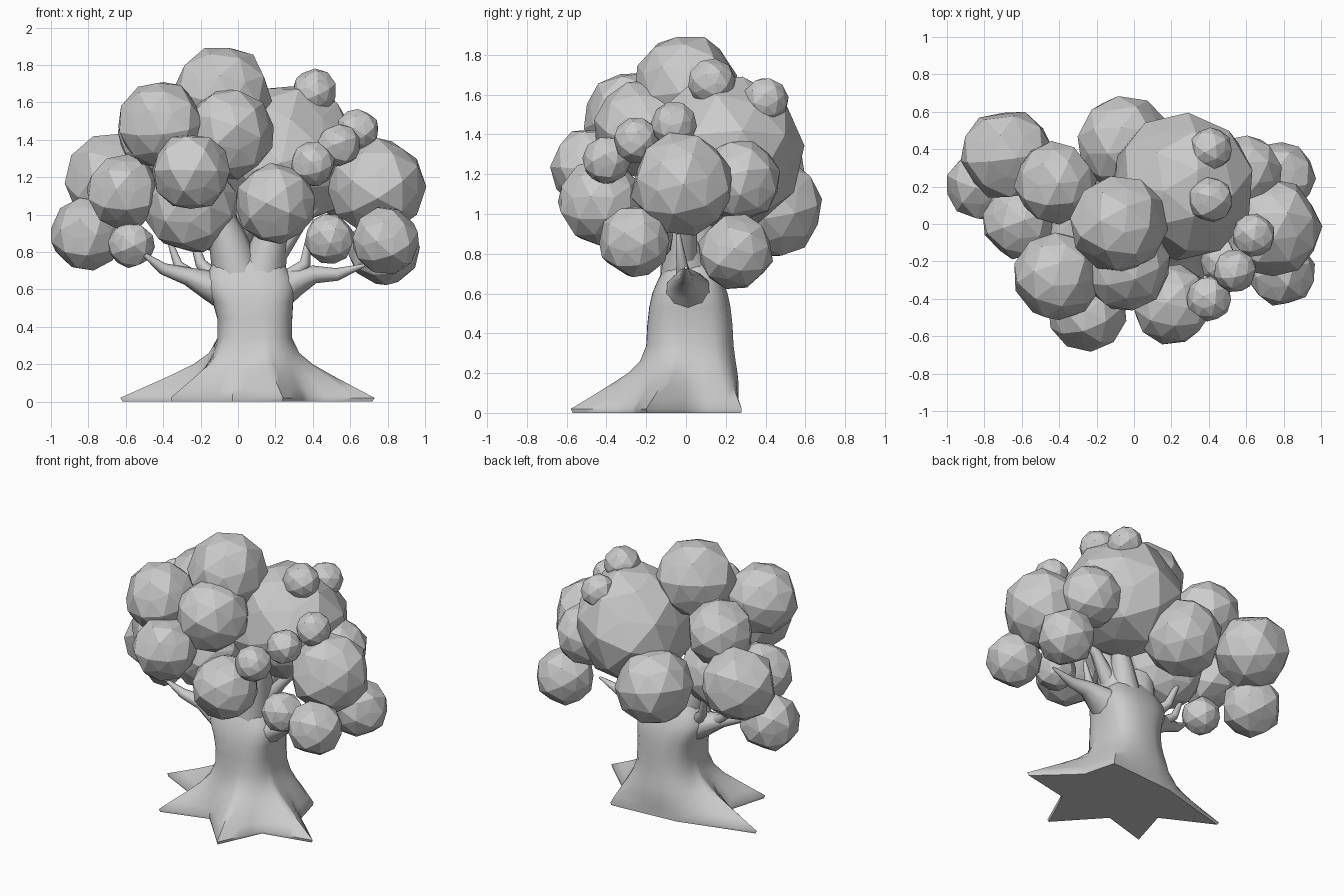
import bpy, bmesh, math, random
from mathutils import Vector, Euler

if "Cube" in bpy.data.objects:
    bpy.data.objects.remove(bpy.data.objects["Cube"])

random.seed(4)


def make_object(name, bm, smooth_angle=None):
    bmesh.ops.recalc_face_normals(bm, faces=bm.faces)
    mesh = bpy.data.meshes.new(name)
    bm.to_mesh(mesh)
    bm.free()
    ob = bpy.data.objects.new(name, mesh)
    bpy.context.collection.objects.link(ob)
    if smooth_angle:
        bpy.ops.object.select_all(action='DESELECT')
        ob.select_set(True)
        bpy.context.view_layer.objects.active = ob
        bpy.ops.object.shade_smooth_by_angle(angle=math.radians(smooth_angle))
    return ob


def loft(name, rings):
    """Skin a list of equal-length point rings and cap both ends."""
    bm = bmesh.new()
    vs = [[bm.verts.new(p) for p in ring] for ring in rings]
    n = len(vs[0])
    for a, b in zip(vs, vs[1:]):
        for i in range(n):
            j = (i + 1) % n
            bm.faces.new((a[i], a[j], b[j], b[i]))
    bm.faces.new(vs[0][::-1])
    bm.faces.new(vs[-1])
    return make_object(name, bm, 55)


def branch(name, path, sides=10, root_width=1.0):
    """Tapered tube through (x, y, z, radius) points, wider in y at its root."""
    pts = [Vector(p[:3]) for p in path]
    rings = []
    for i, p in enumerate(pts):
        t = (pts[min(i + 1, len(pts) - 1)] - pts[max(i - 1, 0)]).normalized()
        u = t.cross(Vector((0, 1, 0.01))).normalized()
        v = t.cross(u)
        wide = 1 + (root_width - 1) * max(0, 1 - i / 3)
        ring = []
        for k in range(sides):
            a = 2 * math.pi * k / sides
            ring.append(p + (u * math.cos(a) + v * math.sin(a) * wide) * path[i][3])
        rings.append(ring)
    return loft(name, rings)


# Trunk: star-shaped root outline blending up into a squarish oval column
star = [(-.63, .10), (-.27, -.08), (-.36, -.38), (-.03, -.28), (.24, -.58),
        (.38, -.27), (.73, -.2), (.46, .05), (.40, .28), (-.1, .24)]
outline = []
for i, p in enumerate(star):
    q = star[(i + 1) % len(star)]
    for s in range(4):
        outline.append(Vector(p).lerp(Vector(q), s / 4))

# z, centre x, centre y, radius x, radius y, root blend
levels = [(0, .09, .02, .25, .25, .97), (.02, .09, .02, .25, .25, 1),
          (.07, .09, .02, .25, .25, .76), (.14, .09, .02, .24, .25, .44),
          (.20, .09, .02, .23, .24, .20), (.26, .09, .02, .215, .23, .06),
          (.34, .09, .02, .20, .22, 0), (.44, .09, .02, .20, .215, 0),
          (.53, .08, .02, .215, .205, 0), (.60, .07, .02, .24, .19, 0),
          (.66, .06, .02, .235, .165, 0), (.72, .055, .02, .20, .135, 0),
          (.79, .05, .02, .15, .09, 0)]
rings = []
for z, cx, cy, rx, ry, blend in levels:
    ring = []
    for p in outline:
        a = math.atan2(p.y - .02, p.x - .09)
        c, s = math.cos(a), math.sin(a)
        k = (abs(c) ** 3 + abs(s) ** 3) ** (-1 / 3)
        q = Vector((cx + rx * k * c, cy + ry * k * s)).lerp(p, blend)
        ring.append((q.x, q.y, z))
    rings.append(ring)
loft("trunk", rings)

# Boughs and side branches: path and widening at the root
branches = {
    "left_bough": ([(.03, .0, .56, .13), (-.02, .0, .74, .125), (-.06, -.02, .88, .10), (-.14, -.06, 1.1, .06)], 1.1),
    "right_bough": ([(.1, .0, .56, .13), (.14, .0, .74, .12), (.18, -.02, .88, .09), (.26, -.08, 1.1, .05)], 1.1),
    "back_bough": ([(.1, .05, .65, .11), (.15, .07, .85, .08), (.24, .12, 1.1, .04)], 1),
    "left_branch": ([(.02, .01, .53, .10), (-.14, .0, .62, .085), (-.27, -.02, .67, .048),
                     (-.40, -.05, .71, .032), (-.52, -.09, .80, .008)], 1.5),
    "left_twig": ([(-.23, .0, .66, .04), (-.32, .02, .73, .026), (-.37, .04, .87, .012)], 1),
    "left_back_twig": ([(-.08, .03, .62, .05), (-.2, .1, .74, .03), (-.25, .15, .9, .015)], 1),
    "right_branch": ([(.16, .01, .54, .10), (.30, .01, .64, .08), (.41, .0, .68, .048),
                      (.53, .0, .68, .034), (.68, .0, .73, .008)], 1.5),
    "right_twig": ([(.28, -.01, .67, .045), (.36, -.02, .74, .03), (.38, -.04, .9, .012)], 1),
    "upper_twig": ([(.2, .0, .78, .06), (.33, .02, .95, .035), (.5, .02, 1.12, .015)], 1),
}
for name, (path, width) in branches.items():
    branch(name, path, root_width=width)

# Foliage clumps: x, y, z, radius
clumps = [
    (-.08, .0, 1.645, .26), (-.41, -.28, 1.48, .235), (-.05, -.22, 1.43, .245),
    (.26, .20, 1.31, .39), (-.25, -.47, 1.23, .21), (.20, -.43, 1.06, .215),
    (-.61, .01, 1.12, .20), (-.68, .37, 1.19, .245), (-.81, .21, .895, .195),
    (-.57, -.01, .84, .125), (-.25, .0, 1.04, .25), (-.42, .22, 1.43, .22),
    (-.05, .43, 1.03, .255), (.74, -.02, 1.15, .262), (.79, -.26, .86, .18),
    (.78, .25, .81, .19), (.49, -.2, .87, .135), (.59, .27, 1.17, .205),
    (.41, .13, 1.66, .12), (.41, .40, 1.57, .115), (.64, -.06, 1.45, .115),
    (.54, -.25, 1.37, .115), (.40, -.40, 1.27, .12),
]
for i, (x, y, z, r) in enumerate(clumps):
    bm = bmesh.new()
    bmesh.ops.create_icosphere(bm, subdivisions=2, radius=r * 1.02)
    # Partly flatten the five-triangle fans into pentagon facets
    for v in bm.verts:
        if len(v.link_edges) == 5:
            v.co *= random.uniform(.87, .97)
    ob = make_object(f"foliage_{i + 1:02d}", bm)
    ob.location = (x, y, z)
    ob.rotation_euler = Euler([random.uniform(0, math.tau) for _ in range(3)])
